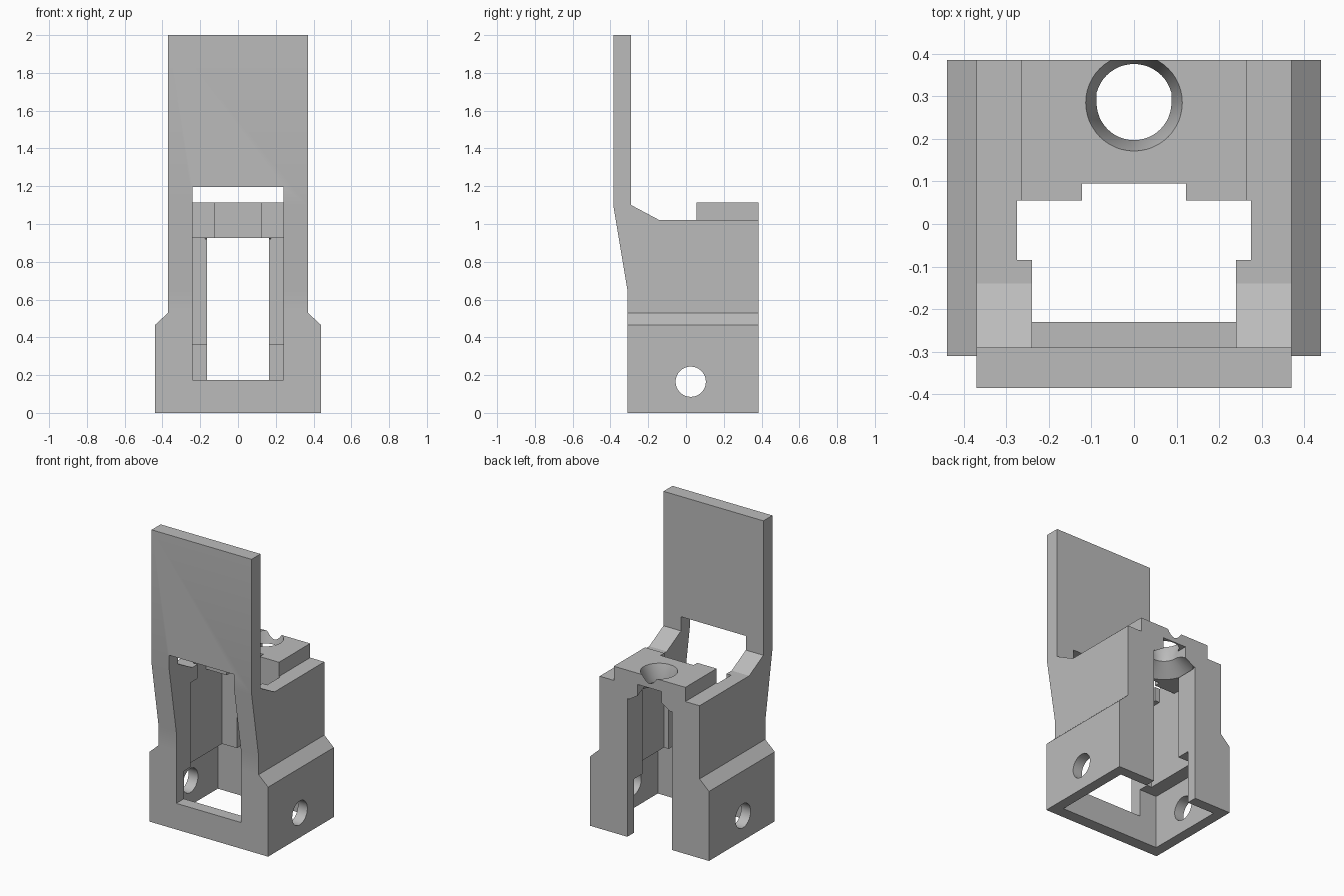
import bpy, bmesh, math

if "Cube" in bpy.data.objects:
    bpy.data.objects.remove(bpy.data.objects["Cube"])

grey = bpy.data.materials.new("plain grey")
grey.use_nodes = True
COLOUR = (0.5, 0.5, 0.5, 1)
grey.diffuse_color = COLOUR
grey.node_tree.nodes["Principled BSDF"].inputs["Base Color"].default_value = COLOUR


def finish(name, bm):
    bmesh.ops.recalc_face_normals(bm, faces=bm.faces)
    mesh = bpy.data.meshes.new(name)
    bm.to_mesh(mesh)
    bm.free()
    mesh.materials.append(grey)
    ob = bpy.data.objects.new(name, mesh)
    bpy.context.collection.objects.link(ob)
    return ob


def prism(name, points, axis, lo, hi):
    """Extrude a profile along x or y; the profile holds the other two axes."""
    bm = bmesh.new()
    place = (lambda p, d: (d, *p)) if axis == "x" else (lambda p, d: (p[0], d, p[1]))
    face = bm.faces.new([bm.verts.new(place(p, lo)) for p in points])
    new = bmesh.ops.extrude_face_region(bm, geom=[face])["geom"]
    step = (hi - lo, 0, 0) if axis == "x" else (0, hi - lo, 0)
    bmesh.ops.translate(bm, vec=step, verts=[v for v in new if isinstance(v, bmesh.types.BMVert)])
    return finish(name, bm)


def box(name, half, y0, y1, z0, z1):
    return prism(name, [(-half, z0), (half, z0), (half, z1), (-half, z1)], "y", y0, y1)


def cone(name, r0, r1, centre, depth, sideways=False):
    bpy.ops.mesh.primitive_cone_add(vertices=48, radius1=r0, radius2=r1, depth=depth, location=centre,
                                    rotation=(0, math.pi / 2 if sideways else 0, 0))
    ob = bpy.context.object
    ob.name = name
    ob.data.materials.append(grey)
    return ob


def upright_cone(name, r0, r1, z0, z1):
    return cone(name, r0, r1, (0, 0.285, (z0 + z1) / 2), z1 - z0)


# Main body with the tall front plate
body = prism("mount_bracket",
             [(-0.31, 0), (0.385, 0), (0.385, 1.02), (-0.14, 1.02), (-0.29, 1.1),
              (-0.29, 2), (-0.385, 2), (-0.385, 1.1), (-0.31, 0.65)], "x", -0.37, 0.37)

# Wide chamfered base and raised clamp block
added = [
    prism("wide_base", [(-0.44, 0), (0.44, 0), (0.44, 0.465), (0.37, 0.53),
                        (-0.37, 0.53), (-0.44, 0.465)], "y", -0.31, 0.385),
    box("clamp_block", 0.265, 0.055, 0.385, 0.95, 1.115),
]

# Openings
cut = [
    box("front_window", 0.24, -0.5, -0.08, 0.175, 1.195),
    box("base_cavity", 0.37, -0.23, 0.315, -0.1, 0.36),
    box("middle_cavity", 0.275, -0.16, 0.225, 0.3, 0.925),
    box("top_opening", 0.275, -0.085, 0.055, 0.8, 1.3),
    box("block_notch", 0.122, 0, 0.095, 0.8, 1.3),
    box("rear_slot", 0.165, 0.1, 0.6, -0.1, 0.925),
    cone("side_hole", 0.08, 0.08, (0, 0.025, 0.165), 2, True),
    upright_cone("lower_flare", 0.187, 0.088, 0.92, 1.0),
    upright_cone("neck_hole", 0.088, 0.088, 0.9, 1.08),
    box("neck_slot", 0.088, 0.285, 0.6, 0.9, 1.04),
    upright_cone("upper_socket", 0.088, 0.115, 1.03, 1.12),
]

for operation, tools in (("UNION", added), ("DIFFERENCE", cut)):
    for tool in tools:
        mod = body.modifiers.new(tool.name, "BOOLEAN")
        mod.operation, mod.object, mod.solver = operation, tool, "EXACT"

# Bake the shape and drop the helpers
bpy.ops.object.select_all(action="DESELECT")
body.select_set(True)
bpy.context.view_layer.objects.active = body
bpy.ops.object.convert(target="MESH")
for tool in added + cut:
    bpy.data.objects.remove(tool)
bpy.ops.object.shade_smooth_by_angle(angle=math.radians(25))
